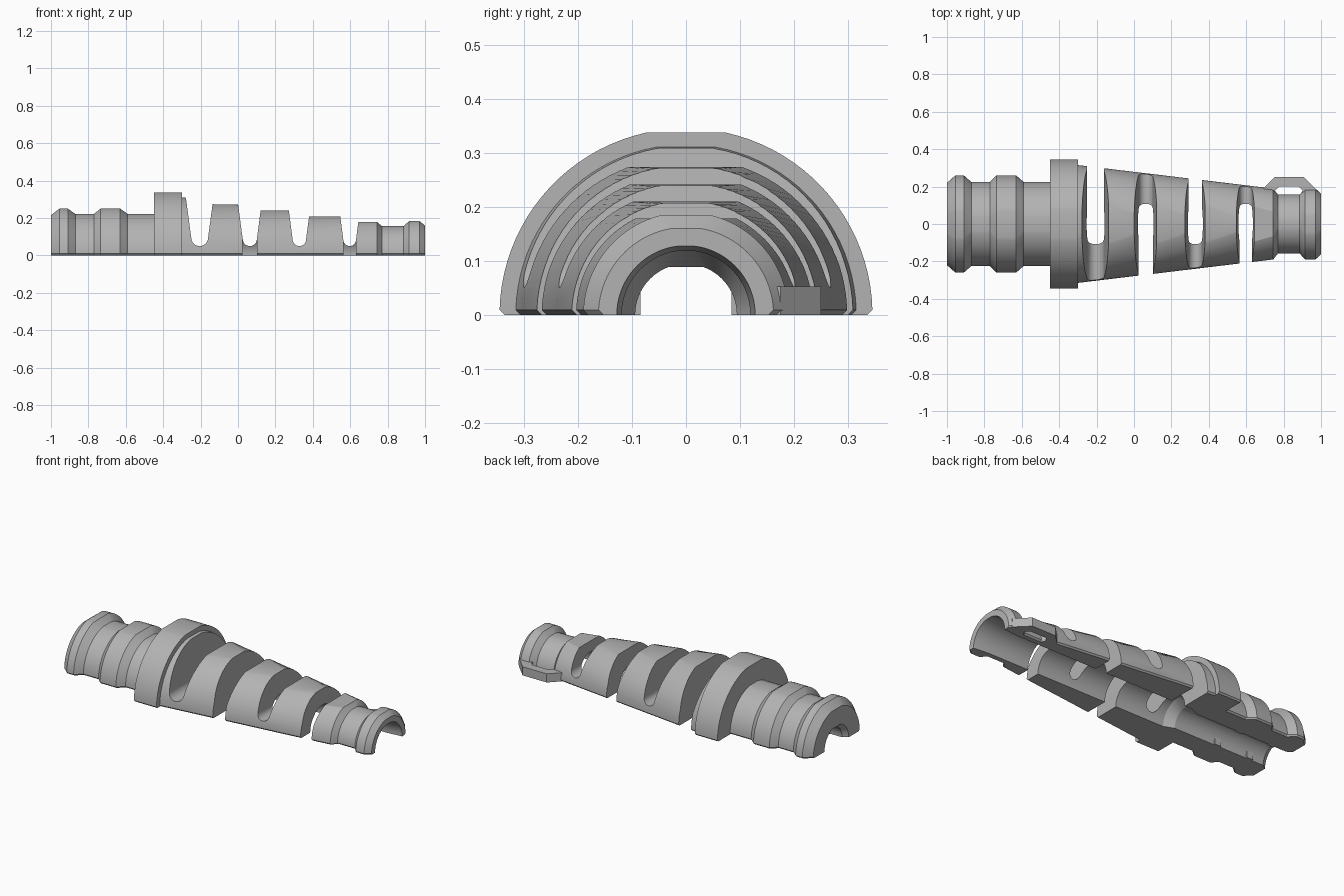
import bpy, bmesh, math

if "Cube" in bpy.data.objects:
    bpy.data.objects.remove(bpy.data.objects["Cube"])

grey = bpy.data.materials.new("moulded_grey")
grey.use_nodes = True
grey.diffuse_color = (0.45, 0.45, 0.45, 1)
grey.node_tree.nodes["Principled BSDF"].inputs["Base Color"].default_value = (0.45, 0.45, 0.45, 1)


def make(name, bm):
    bmesh.ops.recalc_face_normals(bm, faces=bm.faces)
    mesh = bpy.data.meshes.new(name)
    bm.to_mesh(mesh)
    bm.free()
    mesh.materials.append(grey)
    ob = bpy.data.objects.new(name, mesh)
    bpy.context.collection.objects.link(ob)
    return ob


def half_section(r, flat, trim, low, n=20):
    """Half circle with a flat top and a small chamfer at the foot."""
    a0 = math.asin(trim / r) if trim else 0
    a1 = math.asin(min(flat / r, 0.999))
    arc = [(r * math.cos(a0 + (a1 - a0) * i / n), r * math.sin(a0 + (a1 - a0) * i / n))
           for i in range(n + 1)]
    right = [(r - trim, low)] + arc
    return right + [(-y, z) for y, z in reversed(right)]


def loft(name, stations, trim=0.0, low=0.0):
    bm = bmesh.new()
    rings = [[bm.verts.new((x, y, z)) for y, z in half_section(r, flat, trim, low)]
             for x, r, flat in stations]
    for a, b in zip(rings, rings[1:]):
        for i in range(len(a)):
            j = (i + 1) % len(a)
            bm.faces.new((a[i], a[j], b[j], b[i]))
    bm.faces.new(rings[0])
    bm.faces.new(rings[-1])
    return make(name, bm)


def prism(name, points, to_3d, start, end):
    """Extrude a flat outline between two depths."""
    bm = bmesh.new()
    a = [bm.verts.new(to_3d(p, q, start)) for p, q in points]
    b = [bm.verts.new(to_3d(p, q, end)) for p, q in points]
    bm.faces.new(a)
    bm.faces.new(b)
    for i in range(len(a)):
        j = (i + 1) % len(a)
        bm.faces.new((a[i], a[j], b[j], b[i]))
    return make(name, bm)


def along_y(p, q, d):
    return (p, d, q)


def along_z(p, q, d):
    return (p, q, d)


def box(name, x0, x1, y0, y1, z0, z1):
    return prism(name, [(x0, y0), (x1, y0), (x1, y1), (x0, y1)], along_z, z0, z1)


def cut(target, cutter):
    """Subtract the cutter, keep the result, drop the cutter."""
    cutter.hide_render = True
    mod = target.modifiers.new("cut", 'BOOLEAN')
    mod.operation, mod.solver, mod.object = 'DIFFERENCE', 'EXACT', cutter
    deps = bpy.context.evaluated_depsgraph_get()
    mesh = bpy.data.meshes.new_from_object(target.evaluated_get(deps))
    target.modifiers.clear()
    target.data = mesh
    bpy.data.objects.remove(cutter)


def cone(x):
    return 0.315 - 0.12 * (x + 0.3)


# Slots: centre, half width, side left open (+1 is the back)
slots = [(-0.205, 0.045, 1), (0.063, 0.038, -1), (0.328, 0.036, 1), (0.597, 0.034, -1)]
segment_tops = [0.31, 0.275, 0.242, 0.21, 0.178]

# Outer shell: ribbed tail, flange, tapered sleeve, nose
shell = [(-1, 0.22, 0.215), (-0.955, 0.26, 0.25), (-0.91, 0.26, 0.25), (-0.87, 0.225, 0.222),
         (-0.77, 0.225, 0.222), (-0.735, 0.26, 0.25), (-0.63, 0.26, 0.25), (-0.59, 0.225, 0.222),
         (-0.45, 0.225, 0.222), (-0.45, 0.345, 0.337), (-0.30, 0.345, 0.337)]
starts = [-0.30] + [s[0] for s in slots]
ends = [s[0] for s in slots] + [0.745]
for x0, x1, top in zip(starts, ends, segment_tops):
    shell += [(x0 + 0.0005, cone(x0), top), (x1 - 0.0005, cone(x1), min(top, cone(x1) * 0.995))]
shell += [(0.77, 0.157, 0.156), (0.885, 0.157, 0.156), (0.915, 0.19, 0.184),
          (0.97, 0.19, 0.184), (1, 0.162, 0.16)]
body = loft("strain_relief_body", shell, trim=0.009)

# Bore: narrow clamp at the tail, wider through the sleeve
bore = [(-1.05, 0.12, 0.114), (-1, 0.115, 0.108), (-0.97, 0.094, 0.088), (-0.36, 0.094, 0.088),
        (-0.30, 0.119, 0.118), (0.9, 0.119, 0.118), (1, 0.128, 0.127), (1.05, 0.13, 0.129)]
cut(body, loft("bore_cutter", bore, low=-0.05))

# Alternating flex slots with flared walls and rounded floors
for x, w, side in slots:
    floor = [(x + w * math.cos(math.pi + math.pi * i / 12),
              0.05 + w + w * math.sin(math.pi + math.pi * i / 12)) for i in range(13)]
    outline = floor + [(x + w + 0.041, 0.4), (x - w - 0.041, 0.4)]
    cut(body, prism("slot_cutter", outline, along_y, -0.5, 0.5))
    y0, y1 = sorted((0.06 * side, 0.5 * side))
    cut(body, box("opening_cutter", x - w, x + w, y0, y1, -0.1, 0.05 + w))

# Cable tie loop on the back of the nose
loop = prism("tie_loop", [(0.69, 0.14), (0.69, 0.19), (0.75, 0.25), (0.91, 0.25),
                          (0.985, 0.175), (0.985, 0.14)], along_z, 0.0, 0.052)
cut(loop, prism("loop_cutter", [(0.755, 0.1), (0.755, 0.18), (0.775, 0.2), (0.88, 0.2),
                                (0.9, 0.18), (0.9, 0.1)], along_z, -0.1, 0.2))

# Grip ridges inside the tail
parts = [body, loop]
for i, x in enumerate((-0.87, -0.65)):
    for label, side in (("left", 1), ("right", -1)):
        y0, y1 = sorted((0.084 * side, 0.11 * side))
        parts.append(box(f"grip_ridge_{label}_{i + 1}", x - 0.02, x + 0.02, y0, y1, 0, 0.055))

for ob in bpy.context.selected_objects:
    ob.select_set(False)
for ob in parts:
    ob.select_set(True)
bpy.context.view_layer.objects.active = body
bpy.ops.object.shade_smooth_by_angle(angle=math.radians(20))
